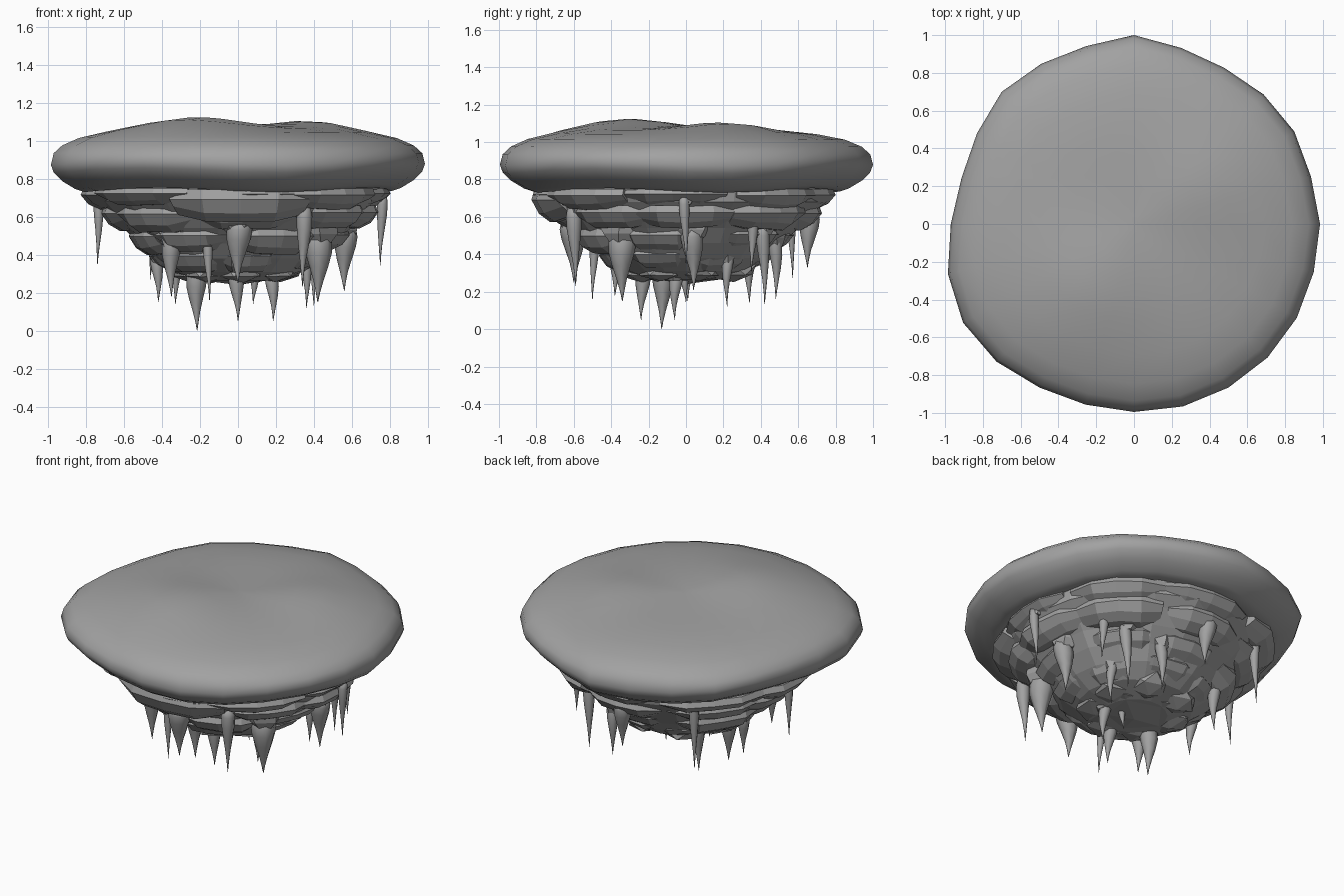
import bpy, bmesh, math, random
from mathutils import Vector

random.seed(7)
if "Cube" in bpy.data.objects:
    bpy.data.objects.remove(bpy.data.objects["Cube"], do_unlink=True)

GREY = (0.36, 0.36, 0.36, 1)
stone = bpy.data.materials.new("stone grey")
stone.use_nodes = True
stone.diffuse_color = GREY
bsdf = next(n for n in stone.node_tree.nodes if n.type == 'BSDF_PRINCIPLED')
bsdf.inputs["Base Color"].default_value = GREY
bsdf.inputs["Roughness"].default_value = 0.8


def polar(r, a, z):
    return Vector((r * math.cos(a), r * math.sin(a), z))


def finish(bm, name, smooth=False):
    bmesh.ops.remove_doubles(bm, verts=bm.verts, dist=0.0005)
    bmesh.ops.recalc_face_normals(bm, faces=bm.faces)
    for f in bm.faces:
        f.smooth = smooth
    mesh = bpy.data.meshes.new(name)
    bm.to_mesh(mesh)
    bm.free()
    mesh.materials.append(stone)
    ob = bpy.data.objects.new(name, mesh)
    bpy.context.collection.objects.link(ob)


def skin(bm, rings):
    """Bridge equal-length point rings with quads and cap both ends."""
    rows = [[bm.verts.new(p) for p in ring] for ring in rings]
    n = len(rows[0])
    for a, b in zip(rows, rows[1:]):
        for i in range(n):
            bm.faces.new((a[i], a[(i + 1) % n], b[(i + 1) % n], b[i]))
    bm.faces.new(rows[0][::-1])
    bm.faces.new(rows[-1])


# Rounded cap with an uneven outline and two low swells on top
outline = [.985, .97, .98, .97, .955, .965, 1, .975, .98, .99, .96, .945,
           .97, 1.02, 1.045, 1.03, 1, .99, .995, 1, 1, 1, .995, .985]
cap_profile = [(.78, .75), (.82, .742), (.87, .758), (.94, .80), (.985, .845),
               (1, .885), (.985, .935), (.94, .975), (.85, 1.013), (.7, 1.042),
               (.52, 1.06), (.36, 1.065), (.2, 1.066), (.04, 1.066)]


def swell(p):
    def hill(x, y, h, s):
        return h * math.exp(-((p.x - x) ** 2 + (p.y - y) ** 2) / (2 * s * s))
    return hill(-.22, -.32, .06, .24) + hill(.38, .2, .042, .19)


rings = []
for frac, z in cap_profile:
    ring = []
    for i, r in enumerate(outline):
        p = polar(r * frac, math.tau * i / len(outline), z)
        if z > .96:
            p.z += swell(p)
        elif z < .9:
            p.z -= .012 * math.cos(4 * math.tau * i / 24 - 1)
        ring.append(p)
    rings.append(ring)
bm = bmesh.new()
skin(bm, rings)
finish(bm, "rounded_cap", True)

# Faceted core under the cap
core = [(.78, .76), (.76, .68), (.69, .62), (.61, .54), (.53, .46),
        (.45, .38), (.35, .31), (.2, .265)]
bm = bmesh.new()
skin(bm, [[polar(r * random.uniform(.97, 1.01), math.tau * i / 18, z)
           for i in range(18)] for r, z in core])
finish(bm, "rock_core")


def underside(r):
    """Height of the rock core at a given radius."""
    for (r0, z0), (r1, z1) in zip(core, core[1:]):
        if r0 >= r >= r1:
            return z0 + (z1 - z0) * (r0 - r) / (r0 - r1)
    return core[-1][1]


def block(bm, a0, a1, r, top, bottom, depth=.22):
    """Curved ledge with slanted ends and a chamfered lower edge."""
    h = top - bottom
    rings = []
    steps = 4
    for i in range(steps + 1):
        end = i in (0, steps)
        a = a0 + (a1 - a0) * i / steps
        ro = r - (.045 if end else random.uniform(0, .015))
        lo = bottom + (h * .25 if end else random.uniform(0, .012))
        rings.append([polar(r - depth, a, top), polar(ro - .015, a, top),
                      polar(ro, a, top - h * .3), polar(ro - .04, a, lo + h * .25),
                      polar(ro - .1, a, lo), polar(r - depth, a, lo)])
    skin(bm, rings)


# Broken ledges stepping inward toward the base
tiers = [(.845, .75, .64, 8), (.75, .66, .52, 8), (.605, .54, .41, 7),
         (.485, .43, .31, 7)]
for t, (r, top, bottom, count) in enumerate(tiers):
    bm = bmesh.new()
    start = random.random()
    for i in range(count):
        a0 = math.tau * (i + start + random.uniform(-.1, .1)) / count
        a1 = a0 + math.tau / count * random.uniform(.95, 1.12)
        block(bm, a0, a1, r * random.uniform(.96, 1.01), top,
              bottom + random.uniform(-.02, .02))
    finish(bm, f"rock_ledge_{t + 1}")

# Broad slab at the front
bm = bmesh.new()
block(bm, math.radians(243), math.radians(299), .84, .745, .565, .25)
finish(bm, "front_slab")


def boulder(name, centre, size, squash):
    bm = bmesh.new()
    bmesh.ops.create_icosphere(bm, subdivisions=1, radius=size)
    for v in bm.verts:
        v.co *= random.uniform(.85, 1.12)
        v.co.z *= squash
        v.co += centre
    bmesh.ops.dissolve_limit(bm, angle_limit=.3, verts=bm.verts, edges=bm.edges)
    finish(bm, name)


# Low boulders closing the base
boulder("base_boulder", Vector((0, 0, .31)), .26, .3)
for i in range(7):
    boulder(f"base_stone_{i + 1}",
            polar(random.uniform(.22, .32), math.tau * i / 7 + .3, .315), .13, .48)

# Hanging spikes: x, y, tip height, thickness
spikes = [
    (-.74, 0, .34, .026), (.75, 0, .34, .028), (0, -.6, .25, .068),
    (-.215, -.13, 0, .055), (0, -.24, .05, .042), (.185, -.06, .05, .036),
    (.42, -.34, .15, .075), (.34, -.59, .23, .042), (.56, .04, .21, .06),
    (-.35, -.38, .18, .05), (-.15, -.5, .15, .026), (-.42, .01, .15, .034),
    (-.33, .34, .14, .038), (-.46, .57, .27, .03), (.4, .42, .13, .036),
    (.19, .48, .16, .036), (.54, .35, .3, .03), (0, .65, .33, .055),
    (.36, .22, .12, .03), (.08, 0, .14, .022)]
spike_profile = [(0, .85), (.12, 1), (.28, .93), (.48, .66), (.68, .36),
                 (.86, .15), (1, .02)]
for n, (x, y, tip, r) in enumerate(spikes):
    top = underside(math.hypot(x, y)) + .04
    bm = bmesh.new()
    rings = []
    for t, k in spike_profile:
        lean = .012 * math.sin(t * 3 + n) * (1 - t)
        centre = Vector((x + lean, y - lean, top + (tip - top) * t))
        rings.append([centre + polar(r * k, math.tau * i / 8, 0) for i in range(8)])
    skin(bm, rings)
    finish(bm, f"hanging_spike_{n + 1}", True)
    # Tapered corbel of rock at the root of the spike
    bm = bmesh.new()
    rings = []
    for width, rise, inward in ((r * .9, -.045, 1), (r * 1.2 + .03, .0, .96),
                                (r * 1.3 + .05, .06, .92)):
        centre = Vector((x * inward, y * inward, top + rise))
        rings.append([centre + polar(width * random.uniform(.9, 1.12),
                                     math.tau * i / 6 + n, 0) for i in range(6)])
    skin(bm, rings)
    finish(bm, f"spike_root_{n + 1}")
